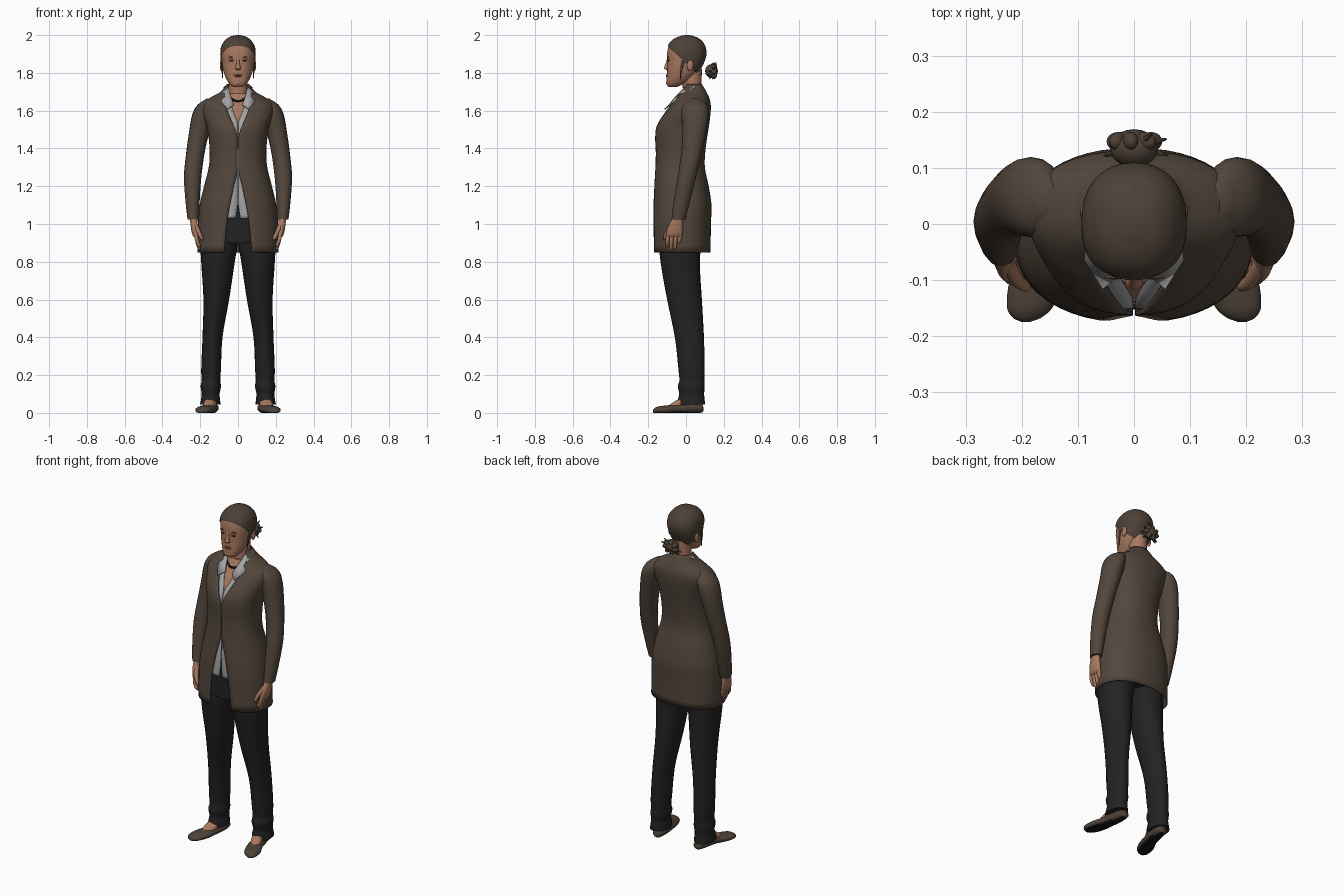
import bpy, bmesh, math, random
from mathutils import Vector, Matrix

random.seed(4)
if "Cube" in bpy.data.objects:
    bpy.data.objects.remove(bpy.data.objects["Cube"])


def material(name, r, g, b):
    m = bpy.data.materials.new(name)
    m.use_nodes = True
    m.diffuse_color = (r, g, b, 1)
    m.node_tree.nodes["Principled BSDF"].inputs["Base Color"].default_value = (r, g, b, 1)
    return m


brown = material("jacket brown", .085, .062, .045)
black = material("trouser black", .016, .016, .017)
skin = material("skin", .39, .19, .115)
hair = material("hair brown", .075, .053, .038)
grey = material("shirt grey", .37, .37, .37)
leather = material("shoe brown", .075, .055, .04)
dark = material("near black", .008, .007, .007)
lip = material("lip", .27, .10, .07)


def at(table, z):
    """Smooth interpolation of a table whose first column is the height."""
    n = len(table)
    z = min(max(z, table[0][0]), table[-1][0])
    i = max(k for k in range(n - 1) if table[k][0] <= z)
    p, q = table[i], table[i + 1]
    o, r = table[max(i - 1, 0)], table[min(i + 2, n - 1)]
    h = q[0] - p[0]
    t = (z - p[0]) / h
    out = []
    for c in range(1, len(p)):
        m0 = (q[c] - o[c]) / (q[0] - o[0]) * h
        m1 = (r[c] - p[c]) / (r[0] - p[0]) * h
        d = q[c] - p[c]
        out.append(p[c] + t * (m0 + t * (3 * d - 2 * m0 - m1 + t * (m0 + m1 - 2 * d))))
    return out


def heights(table, lo, hi, steps):
    knots = [lo] + [r[0] for r in table if lo < r[0] < hi] + [hi]
    zs = [a + (b - a) * k / steps for a, b in zip(knots, knots[1:]) for k in range(steps)]
    return zs + [hi]


def finish(name, bm, mat, mirror=False, thick=0):
    me = bpy.data.meshes.new(name)
    bm.to_mesh(me)
    bm.free()
    me.materials.append(mat)
    ob = bpy.data.objects.new(name, me)
    bpy.context.collection.objects.link(ob)
    if thick:
        s = ob.modifiers.new("thickness", 'SOLIDIFY')
        s.thickness, s.offset = thick, -1
    if mirror:
        ob.modifiers.new("mirror", 'MIRROR').use_mirror_merge = False
    bpy.ops.object.select_all(action='DESELECT')
    ob.select_set(True)
    bpy.context.view_layer.objects.active = ob
    bpy.ops.object.shade_smooth_by_angle(angle=math.radians(50))
    return ob


def loft(rings, closed):
    """Skin a stack of rings; closed rings also get end caps."""
    bm = bmesh.new()
    rows = [[bm.verts.new(p) for p in ring] for ring in rings]
    n = len(rows[0])
    for a, b in zip(rows, rows[1:]):
        for i in range(n if closed else n - 1):
            j = (i + 1) % n
            bm.faces.new((a[i], a[j], b[j], b[i]))
    if closed:
        bm.faces.new(rows[0][::-1])
        bm.faces.new(rows[-1])
    return bm


def tube(name, table, mat, mirror=False, sides=20, steps=4, lengthwise=False):
    """Rows are height, centre x, centre y, radius x, radius y."""
    rings = []
    for z in heights(table, table[0][0], table[-1][0], steps):
        cx, cy, rx, ry = at(table, z)
        turns = [2 * math.pi * i / sides for i in range(sides)]
        rings.append([(cx + rx * math.sin(a), cy - ry * math.cos(a), z) for a in turns])
    bm = loft(rings, True)
    if lengthwise:  # lay the tube along the foot and flatten it on the ground
        bmesh.ops.transform(bm, matrix=Matrix.Rotation(math.pi / 2, 4, 'X'), verts=bm.verts)
        for v in bm.verts:
            v.co.z = max(v.co.z, 0)
        bm.normal_update()
    return finish(name, bm, mat, mirror)


def shell_rings(table, lo, hi, inset, gap=None, power=2.25, cols=48):
    """Rows are height, half width, front y, back y; gap is the front opening."""
    rings = []
    for z in heights(table, lo, hi, 4):
        rx, yf, yb = at(table, z)
        rx, cy, ry = rx - inset, (yf + yb) / 2, (yb - yf) / 2 - inset
        start, count = 0, cols
        if gap:
            w = min(max(at(gap, z)[0], .002) / rx, .98)
            start, count = math.asin(w ** (power / 2)), cols + 1
        ring = []
        for i in range(count):
            a = start + (2 * math.pi - 2 * start) * i / cols
            s, c = math.sin(a), math.cos(a)
            ring.append((rx * math.copysign(abs(s) ** (2 / power), s),
                         cy - ry * math.copysign(abs(c) ** (2 / power), c), z))
        rings.append(ring)
    return rings


def front_y(table, x, z, inset=0, power=2.25):
    rx, yf, yb = at(table, z)
    return (yf + yb) / 2 - ((yb - yf) / 2 - inset) * (1 - abs(x / (rx - inset)) ** power) ** (1 / power)


def blob(name, loc, size, mat, mirror=False, turn=0):
    bm = bmesh.new()
    m = Matrix.Translation(loc) @ Matrix.Rotation(turn, 4, 'Y') @ Matrix.Diagonal((*size, 1))
    bmesh.ops.create_icosphere(bm, subdivisions=3, radius=1, matrix=m)
    return finish(name, bm, mat, mirror)


# Torso clothing, layered from one body shape
body = [(.85, .215, -.175, .13), (1.0, .212, -.176, .132), (1.1, .203, -.174, .135),
        (1.2, .18, -.168, .12), (1.3, .155, -.162, .1), (1.38, .15, -.16, .102),
        (1.46, .156, -.163, .112), (1.52, .166, -.155, .122), (1.6, .188, -.108, .131),
        (1.64, .182, -.078, .13), (1.67, .145, -.058, .122), (1.7, .092, -.04, .108),
        (1.74, .06, -.015, .085)]
jacket_gap = [(.85, .074), (1.04, .054), (1.2, .022), (1.28, .003), (1.46, .003),
              (1.6, .055), (1.66, .068), (1.7, .07), (1.74, .05)]
shirt_gap = [(1.03, .012), (1.1, .003), (1.53, .002), (1.6, .026), (1.68, .052)]
finish("jacket", loft(shell_rings(body, .85, 1.74, 0, jacket_gap), False), brown, thick=.007)
finish("shirt", loft(shell_rings(body, 1.03, 1.68, .011, shirt_gap), False), grey, thick=.004)
finish("chest", loft(shell_rings(body, 1.4, 1.69, .018), True), skin)
finish("trouser_hips", loft(shell_rings(body, .9, 1.1, .024), True), black)

# Shirt collar flaps
inner = [(.05, .045, 1.735), (.048, -.01, 1.715), (.038, -.05, 1.675), (.022, -.085, 1.63)]
outer = [(.072, .05, 1.722), (.08, -.015, 1.69), (.088, -.06, 1.645), (.055, -.112, 1.605)]
finish("collar", loft([outer, inner], False), grey, True, .006)

# Sleeves
tube("sleeves", [(1.025, .237, -.04, .03, .036), (1.1, .24, -.026, .036, .042),
                 (1.25, .24, .005, .046, .049), (1.38, .225, .03, .049, .055),
                 (1.5, .203, .045, .054, .064), (1.58, .186, .048, .056, .071),
                 (1.63, .17, .047, .045, .064), (1.665, .15, .045, .015, .025)], brown, True)

# Hands
tube("palms", [(.93, .222, -.062, .011, .036), (.945, .225, -.061, .017, .043),
               (.985, .231, -.055, .019, .04), (1.05, .237, -.04, .02, .024)], skin, True)
for i, finger in enumerate(("index", "middle", "ring", "little")):
    y, tip = -.094 + .021 * i, (.878, .862, .866, .888)[i]
    tube(finger + "_fingers", [(tip, .203, y - .005, .004, .004), (tip + .008, .206, y - .006, .009, .009),
                               (.915, .218, y - .004, .011, .011), (.955, .224, y + .002, .01, .011)],
         skin, True, 10, 3)
tube("thumbs", [(.915, .19, -.112, .004, .004), (.923, .193, -.111, .01, .01),
                (.96, .208, -.1, .012, .012), (1.005, .228, -.066, .013, .016)], skin, True, 10)

# Trouser legs
tube("trouser_legs", [(.045, .147, .027, .054, .074), (.075, .145, .028, .05, .07), (.1, .145, .03, .047, .066),
                      (.14, .144, .028, .054, .071), (.17, .143, .031, .049, .066),
                      (.22, .143, .03, .052, .069), (.4, .135, .018, .053, .077),
                      (.6, .115, -.008, .068, .092), (.8, .106, -.031, .089, .104),
                      (.9, .1, -.03, .099, .112), (1.0, .095, -.025, .095, .112)], black, True, 24)

# Shoes with dark soles, and the bare insteps
shoes = tube("shoes", [(-.093, .135, .02, .008, .008), (-.085, .135, .024, .025, .022),
                       (-.03, .139, .026, .037, .028), (.04, .152, .022, .041, .025),
                       (.1, .172, .017, .049, .023), (.15, .186, .014, .04, .019),
                       (.168, .191, .011, .024, .013), (.175, .193, .009, .006, .006)],
             leather, True, lengthwise=True)
shoes.data.materials.append(dark)
for f in shoes.data.polygons:
    if f.normal.z < -.8:
        f.material_index = 1
tube("insteps", [(-.06, .14, .06, .028, .03), (.0, .143, .058, .032, .033), (.04, .151, .045, .033, .028),
                 (.075, .161, .033, .026, .018), (.095, .167, .026, .01, .01)], skin, True, lengthwise=True)

# Neck and necklace
tube("neck", [(1.6, 0, .03, .07, .06), (1.68, 0, .034, .053, .052), (1.74, 0, .032, .049, .05),
              (1.82, 0, .03, .05, .055)], skin)
for i in range(-5, 6):
    x, z = i * .009, 1.65 + .0009 * i * i
    blob("necklace_bead", (x, front_y(body, x, z, .018) - .004, z), (.006, .006, .006), dark)

# Head and hair cap
head = [(1.725, .018, -.09, -.05), (1.733, .036, -.1, -.03), (1.755, .055, -.103, .015),
        (1.8, .075, -.1, .06), (1.85, .084, -.099, .088), (1.9, .088, -.1, .103),
        (1.94, .083, -.092, .097), (1.97, .065, -.072, .078), (1.987, .045, -.046, .055),
        (1.996, .024, -.02, .03), (2.0, .004, .0, .01)]
finish("head", loft(shell_rings(head, 1.725, 1.985, 0), True), skin)
bm = loft(shell_rings(head, 1.75, 2.0, -.006), True)
bmesh.ops.bisect_plane(bm, geom=bm.verts[:] + bm.edges[:] + bm.faces[:], clear_inner=True,
                       plane_co=(0, -.095, 1.94), plane_no=(0, .68, .73))
finish("hair_cap", bm, hair)
tube("hair_strands", [(1.765, .082, -.03, .001, .001), (1.8, .083, -.028, .003, .004),
                      (1.86, .087, -.015, .005, .008), (1.9, .088, 0, .004, .006)], hair, True, 8)

# Hair bun with loose ends
bun = Vector((0, .135, 1.81))
blob("bun", bun, (.043, .034, .036), hair)
for i in range(7):
    a = i * 2 * math.pi / 7
    off = Vector((.03 * math.cos(a), .012, .024 * math.sin(a)))
    blob("bun_lock", bun + off, (.022, .017, .014), hair, turn=-a + .5)
bm = bmesh.new()
for i in range(9):
    d = Vector((random.uniform(-1, 1), random.uniform(-.2, .35), random.uniform(-1, .6))).normalized()
    m = Matrix.Translation(bun + d * .042) @ d.to_track_quat('Z', 'Y').to_matrix().to_4x4()
    bmesh.ops.create_cone(bm, cap_ends=True, segments=6, radius1=.009, radius2=.002, depth=.04, matrix=m)
finish("bun_loose_ends", bm, hair)

# Face
tube("nose", [(1.816, 0, -.098, .01, .007), (1.824, 0, -.101, .016, .016),
              (1.835, 0, -.1, .012, .014), (1.86, 0, -.097, .008, .008), (1.885, 0, -.095, .008, .004)], skin)
for name, x, z, size, mat, turn in (("eyes", .034, 1.863, (.013, .004, .004), dark, 0),
                                    ("eyelids", .034, 1.87, (.016, .005, .005), skin, 0),
                                    ("eyebrows", .036, 1.884, (.018, .004, .003), hair, .1)):
    blob(name, (x, front_y(head, x, z), z), size, mat, True, turn)
blob("upper_lip", (0, -.099, 1.789), (.024, .007, .004), lip)
blob("lower_lip", (0, -.099, 1.782), (.02, .008, .005), lip)
blob("chin", (0, -.088, 1.748), (.024, .019, .016), skin)
blob("ears", (.087, .022, 1.84), (.009, .017, .03), skin, True)
